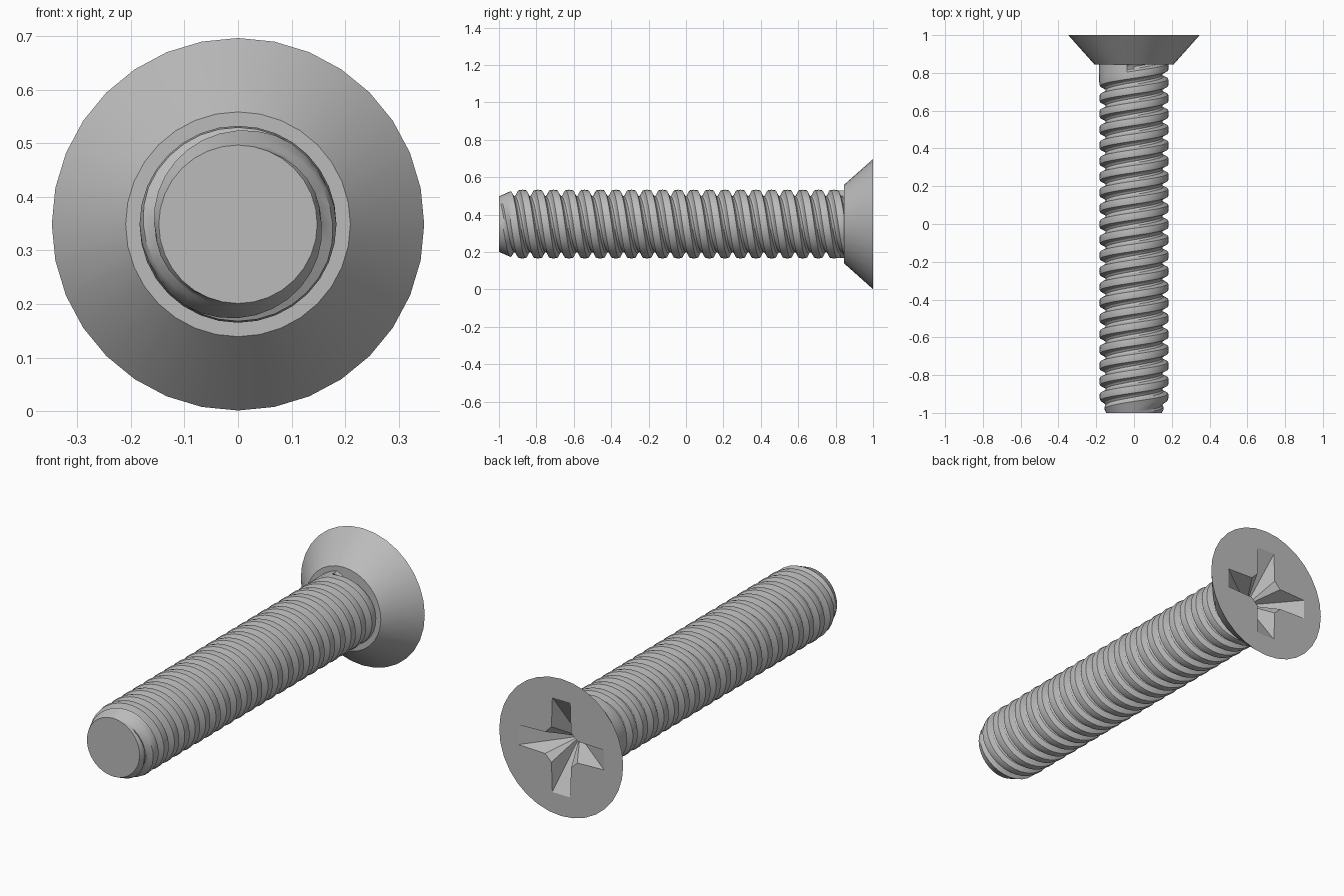
import bpy, bmesh, math
from mathutils import Vector

old = bpy.data.objects.get("Cube")
if old:
    bpy.data.objects.remove(old, do_unlink=True)

CENTRE_Z = 0.349
SIDES = 32
PITCH = 0.0833          # distance between neighbouring ridges
STARTS = 2              # two interleaved helical ridges
CREST, ROOT = 0.184, 0.15
TIP, NECK, BACK = -1.0, 0.845, 1.0

steel = bpy.data.materials.new("grey steel")
steel.use_nodes = True
colour = (0.5, 0.5, 0.5, 1)
steel.diffuse_color = colour
steel.node_tree.nodes["Principled BSDF"].inputs["Base Color"].default_value = colour


def make_object(name, bm, angle=30):
    bmesh.ops.recalc_face_normals(bm, faces=bm.faces)
    mesh = bpy.data.meshes.new(name)
    bm.to_mesh(mesh)
    bm.free()
    mesh.materials.append(steel)
    obj = bpy.data.objects.new(name, mesh)
    bpy.context.collection.objects.link(obj)
    bpy.ops.object.select_all(action='DESELECT')
    obj.select_set(True)
    bpy.context.view_layer.objects.active = obj
    bpy.ops.object.shade_smooth_by_angle(angle=math.radians(angle))
    return obj


def polar(radius, angle, y):
    return Vector((radius * math.cos(angle), y, CENTRE_Z + radius * math.sin(angle)))


# Threaded shank: one ridge profile repeated along a helix
ridge = [(-0.019, 0.181), (0, CREST), (0.019, 0.181), (0.031, 0.156), (0.0417, ROOT), (0.052, 0.156)]
bm = bmesh.new()
columns = []
turns = math.ceil((NECK - TIP) / PITCH) + 6
for k in range(SIDES + 1):
    angle = math.pi / 2 - math.tau * k / SIDES
    rise = STARTS * PITCH * k / SIDES
    column = []
    for n in range(turns):
        for offset, radius in ridge:
            y = TIP + 0.125 + (n - 5) * PITCH + rise + offset
            if y > 0.765 and math.cos(angle) < -0.01:
                radius = CREST                       # thread run-out below the head
            radius = min(radius, max(0.1, 0.148 + (y - TIP) * 0.45))   # tip chamfer
            column.append(bm.verts.new(polar(radius, angle, y)))
    columns.append(column)
for a, b in zip(columns, columns[1:]):
    for j in range(len(a) - 1):
        bm.faces.new((a[j], a[j + 1], b[j + 1], b[j]))
bmesh.ops.remove_doubles(bm, verts=bm.verts, dist=0.0002)
for y, direction in ((TIP, -1), (NECK + 0.002, 1)):
    cut = bmesh.ops.bisect_plane(bm, geom=bm.verts[:] + bm.edges[:] + bm.faces[:],
                                 plane_co=(0, y, 0), plane_no=(0, direction, 0), clear_outer=True)
    rim = [e for e in cut["geom_cut"] if isinstance(e, bmesh.types.BMEdge)]
    bmesh.ops.edgeloop_fill(bm, edges=rim)
make_object("threaded_shank", bm)

# Countersunk head
bm = bmesh.new()
rings = [[bm.verts.new(polar(r, math.tau * k / SIDES, y)) for k in range(SIDES)]
         for r, y in ((0.21, NECK), (0.348, BACK))]
for k in range(SIDES):
    m = (k + 1) % SIDES
    bm.faces.new((rings[0][k], rings[0][m], rings[1][m], rings[1][k]))
for ring in rings:
    bm.faces.new(ring)
head = make_object("countersunk_head", bm)

# Cross-shaped drive recess: tapers to a point inside the head
bm = bmesh.new()
arm = [(0.09, -0.055), (0.24, -0.05), (0.24, 0.05), (0.09, 0.055)]
DEPTH, LIFT = 0.15, 0.02
scale = (DEPTH + LIFT) / DEPTH
outline = []
for q in range(4):
    c, s = round(math.cos(q * math.pi / 2)), round(math.sin(q * math.pi / 2))
    for u, v in arm:
        x, z = (u * c - v * s) * scale, (u * s + v * c) * scale
        outline.append(bm.verts.new((x, BACK + LIFT, CENTRE_Z + z)))
apex = bm.verts.new((0, BACK - DEPTH, CENTRE_Z))
bm.faces.new(outline)
for i, v in enumerate(outline):
    bm.faces.new((v, outline[(i + 1) % len(outline)], apex))
cutter = make_object("recess_cutter", bm)
cutter.hide_render = True

recess = head.modifiers.new("drive recess", 'BOOLEAN')
recess.operation = 'DIFFERENCE'
recess.solver = 'EXACT'
recess.object = cutter
bpy.ops.object.select_all(action='DESELECT')
head.select_set(True)
bpy.context.view_layer.objects.active = head
bpy.ops.object.modifier_apply(modifier=recess.name)
bpy.data.objects.remove(cutter, do_unlink=True)
bpy.ops.object.shade_smooth_by_angle(angle=math.radians(25))
